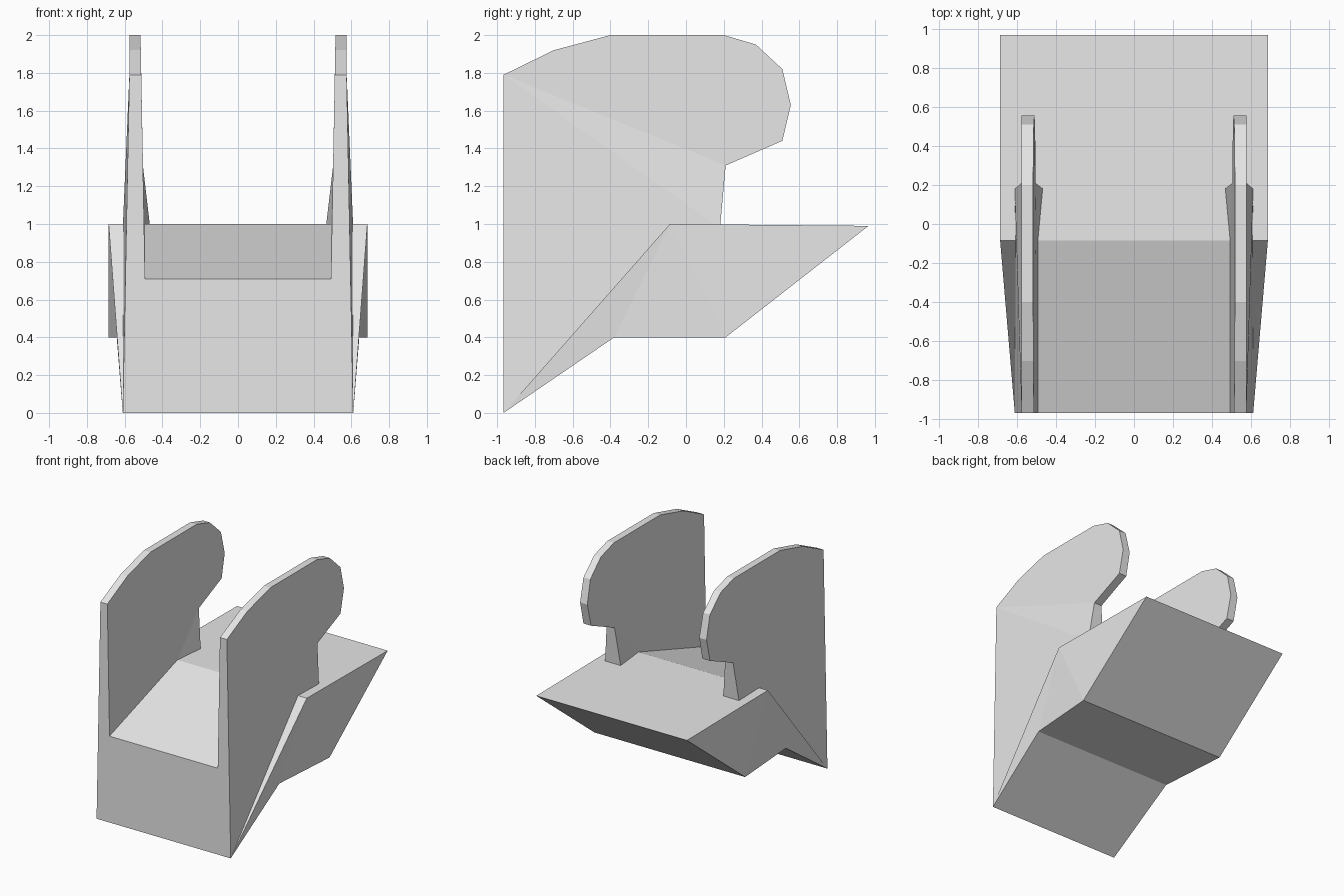
import bpy
import bmesh

if "Cube" in bpy.data.objects:
    bpy.data.objects.remove(bpy.data.objects["Cube"], do_unlink=True)

grey = bpy.data.materials.new("light_grey")
grey.use_nodes = True
colour = (0.8, 0.8, 0.8, 1)
grey.diffuse_color = colour
grey.node_tree.nodes["Principled BSDF"].inputs["Base Color"].default_value = colour


def finish(name, bm):
    bmesh.ops.recalc_face_normals(bm, faces=bm.faces)
    mesh = bpy.data.meshes.new(name)
    bm.to_mesh(mesh)
    bm.free()
    mesh.materials.append(grey)
    obj = bpy.data.objects.new(name, mesh)
    bpy.context.collection.objects.link(obj)
    return obj


def symmetric_block(name, profile, apex):
    """Block from (half width, y, z) corners, with sides fanned from one corner."""
    bm = bmesh.new()
    sides = [[bm.verts.new((s * x, y, z)) for x, y, z in profile] for s in (1, -1)]
    a, b = sides
    n = len(profile)
    for i in range(n):
        j = (i + 1) % n
        bm.faces.new((a[i], a[j], b[j], b[i]))
    for side in sides:
        for k in range(1, n - 1):
            bm.faces.new((side[apex], side[(apex + k) % n], side[(apex + k + 1) % n]))
    return finish(name, bm)


FRONT = -0.966

# Slanted main body, wider at the rear
symmetric_block("body", [
    (0.61, FRONT, 0), (0.685, -0.085, 1), (0.685, 0.966, 0.99),
    (0.685, 0.21, 0.4), (0.642, -0.38, 0.4)], 1)

# Front wall and the gently sloping seat between the plates
symmetric_block("front_ramp", [
    (0.61, FRONT, 0), (0.492, FRONT, 0.71), (0.492, -0.085, 1)], 1)

# Outline of a plate's rounded top, from the front corner to the stem
crown = [(FRONT, 1.79), (-0.7, 1.92), (-0.4, 2), (0.2, 2), (0.37, 1.95),
         (0.51, 1.82), (0.555, 1.63), (0.51, 1.44), (0.21, 1.31)]


def side_plate(name, s):
    bm = bmesh.new()

    def vert(x, y, z):
        return bm.verts.new((s * x, y, z))

    outer = [vert(0.575, y, z) for y, z in crown]
    inner = [vert(0.516 - 0.018 * (2 - z), y, z) for y, z in crown]
    toe = vert(0.61, FRONT, 0)
    stem_out = vert(0.61, 0.18, 0.98)
    stem_in = vert(0.465, 0.18, 0.98)
    ramp_low = vert(0.492, FRONT, 0.71)
    ramp_high = vert(0.492, -0.085, 1)
    # Rim
    for i in range(len(crown) - 1):
        bm.faces.new((outer[i], outer[i + 1], inner[i + 1], inner[i]))
    bm.faces.new((outer[-1], stem_out, stem_in, inner[-1]))
    bm.faces.new((toe, outer[0], inner[0], ramp_low))
    # Outer side
    bm.faces.new(outer)
    bm.faces.new((outer[0], outer[-1], stem_out))
    bm.faces.new((outer[0], stem_out, toe))
    # Inner side
    bm.faces.new(inner + [ramp_high, ramp_low])
    bm.faces.new((inner[-1], stem_in, ramp_high))
    # Underside, sunk in the body
    bm.faces.new((toe, ramp_low, ramp_high))
    bm.faces.new((toe, ramp_high, stem_out))
    bm.faces.new((ramp_high, stem_in, stem_out))
    return finish(name, bm)


side_plate("left_side_plate", 1)
side_plate("right_side_plate", -1)
